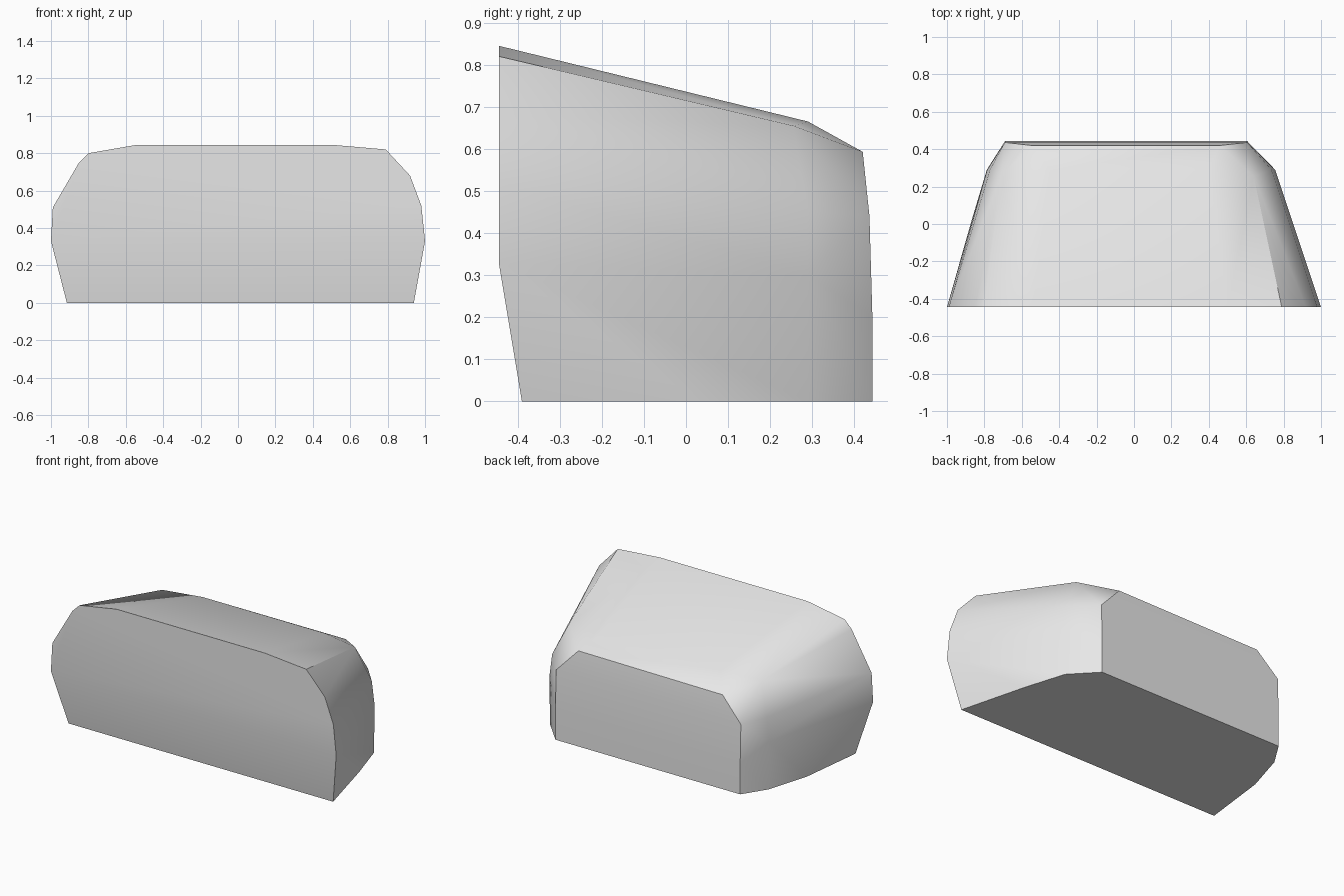
import bpy, bmesh, math

cube = bpy.data.objects.get("Cube")
if cube:
    bpy.data.objects.remove(cube, do_unlink=True)

grey = bpy.data.materials.new("plain_grey")
grey.use_nodes = True
colour = (0.8, 0.8, 0.8, 1)
grey.diffuse_color = colour
grey.node_tree.nodes["Principled BSDF"].inputs["Base Color"].default_value = colour

bm = bmesh.new()


def outline(y, points):
    """Add a row of (x, z) points at one depth."""
    for x, z in points:
        bm.verts.new((x, y, z))


# Front face, with its foot tucked back
outline(-0.445, [(-1, 0.33), (-0.99, 0.51), (-0.85, 0.75), (-0.8, 0.8),
                 (-0.54, 0.845), (0.5, 0.845), (0.79, 0.82),
                 (0.92, 0.68), (0.98, 0.52), (1, 0.33)])
outline(-0.39, [(-0.915, 0), (0.94, 0)])

# Flared sides
outline(0.03, [(-0.865, 0), (0.83, 0)])
outline(0.29, [(-0.787, 0), (-0.785, 0.3), (-0.77, 0.45),
               (0.75, 0), (0.755, 0.3), (0.735, 0.45)])

# Sloping top and its clipped corners
outline(0.29, [(-0.45, 0.665), (0.4, 0.665)])
outline(0.255, [(-0.71, 0.655), (0.64, 0.655)])

# Back face
outline(0.42, [(-0.55, 0.585), (0.46, 0.593)])
outline(0.436, [(-0.69, 0.44), (0.605, 0.44)])
outline(0.443, [(-0.69, 0.2), (-0.69, 0), (0.605, 0.2), (0.605, 0)])

# Wrap the outlines in one solid
hull = bmesh.ops.convex_hull(bm, input=bm.verts[:])
spare = {g for g in hull["geom_interior"] + hull["geom_unused"]
         if isinstance(g, bmesh.types.BMVert)}
bmesh.ops.delete(bm, geom=list(spare), context="VERTS")
bmesh.ops.dissolve_limit(bm, angle_limit=math.radians(0.5),
                         verts=bm.verts[:], edges=bm.edges[:])
bmesh.ops.recalc_face_normals(bm, faces=bm.faces[:])

mesh = bpy.data.meshes.new("tapered_block")
bm.to_mesh(mesh)
bm.free()
mesh.materials.append(grey)
block = bpy.data.objects.new("tapered_block", mesh)
bpy.context.collection.objects.link(block)

# Soft facets with crisp main edges
bpy.ops.object.select_all(action="DESELECT")
block.select_set(True)
bpy.context.view_layer.objects.active = block
bpy.ops.object.shade_smooth_by_angle(angle=math.radians(38))
